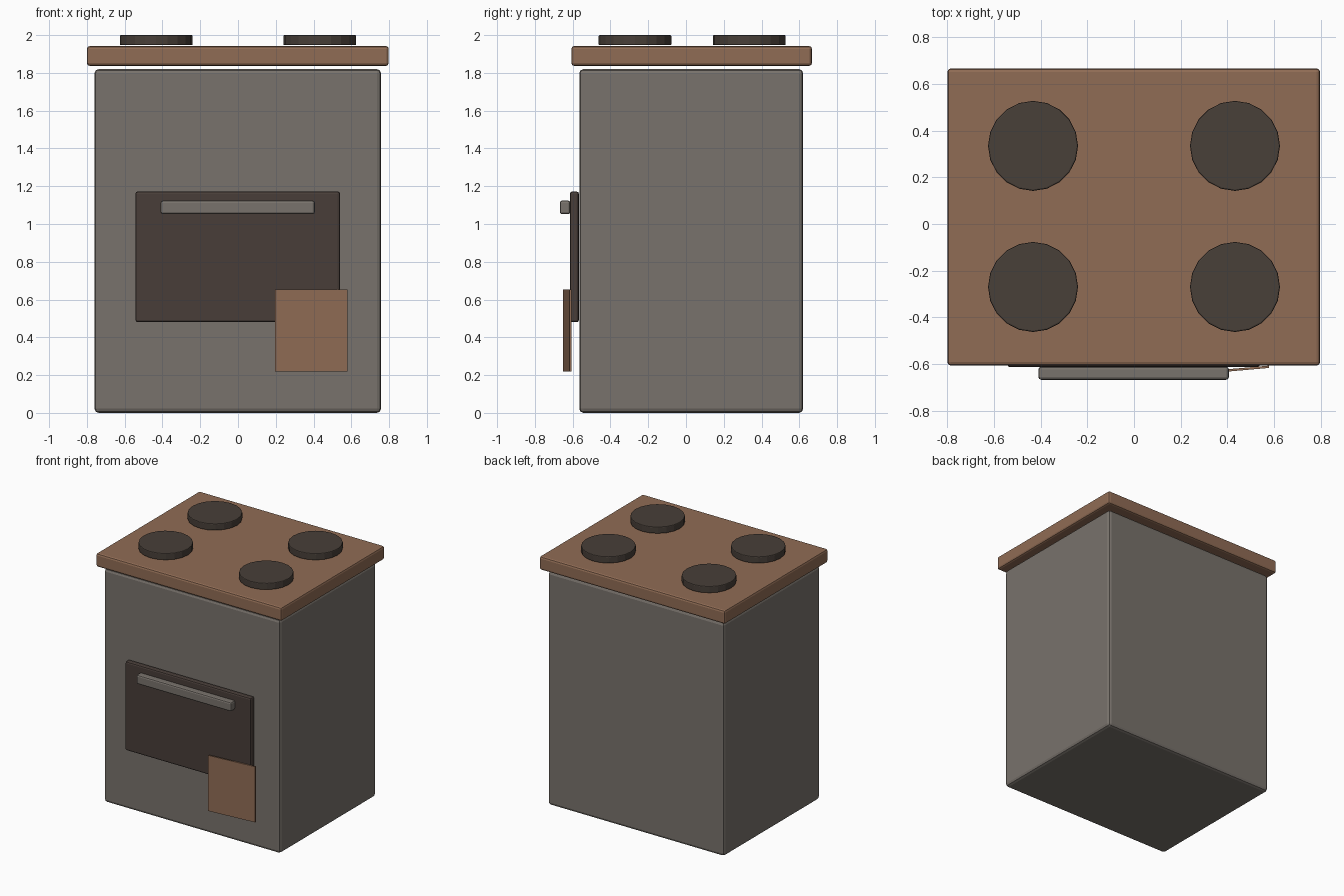
import bpy, math
from mathutils import Vector

if "Cube" in bpy.data.objects:
    bpy.data.objects.remove(bpy.data.objects["Cube"])


def material(name, rgb):
    m = bpy.data.materials.new(name)
    m.diffuse_color = (*rgb, 1)
    m.use_nodes = True
    m.node_tree.nodes["Principled BSDF"].inputs["Base Color"].default_value = m.diffuse_color
    return m


metal = material("warm_grey", (0.19, 0.17, 0.15))
copper = material("copper_brown", (0.28, 0.15, 0.09))
dark = material("dark_brown", (0.065, 0.047, 0.040))
black = material("burner_dark", (0.065, 0.050, 0.040))


def finish(ob, name, mat, bevel):
    ob.name = name
    ob.data.materials.append(mat)
    if bevel:
        b = ob.modifiers.new("bevel", "BEVEL")
        b.width, b.segments, b.limit_method = bevel, 2, "ANGLE"
        b.angle_limit = math.radians(40)
    return ob


def box(name, lo, hi, mat, bevel=0):
    lo, hi = Vector(lo), Vector(hi)
    bpy.ops.mesh.primitive_cube_add(size=1, location=(lo + hi) / 2)
    ob = bpy.context.object
    ob.scale = hi - lo
    bpy.ops.object.transform_apply(location=False, rotation=False, scale=True)
    return finish(ob, name, mat, bevel)


# Cabinet and overhanging cooktop, with a small gap between them
box("stove_body", (-0.76, -0.565, 0), (0.757, 0.62, 1.82), metal, 0.022)
box("cooktop", (-0.80, -0.607, 1.837), (0.798, 0.667, 1.942), copper, 0.015)

# Oven door and handle
box("oven_door", (-0.543, -0.614, 0.48), (0.54, -0.567, 1.172), dark, 0.012)
box("door_handle", (-0.41, -0.668, 1.052), (0.407, -0.612, 1.124), metal, 0.012)

# Thin cloth panel hanging slightly askew in front of the door
towel = box("hanging_panel", (0.195, -0.634, 0.22), (0.58, -0.624, 0.653), copper)
towel.rotation_euler.z = math.radians(5)

# Four burners
for i, (x, y) in enumerate((x, y) for x in (-0.433, 0.433) for y in (-0.27, 0.335)):
    bpy.ops.mesh.primitive_cylinder_add(vertices=20, radius=0.193, depth=0.053,
                                        location=(x, y, 1.9735))
    finish(bpy.context.object, f"burner_{i + 1}", black, 0.006)
